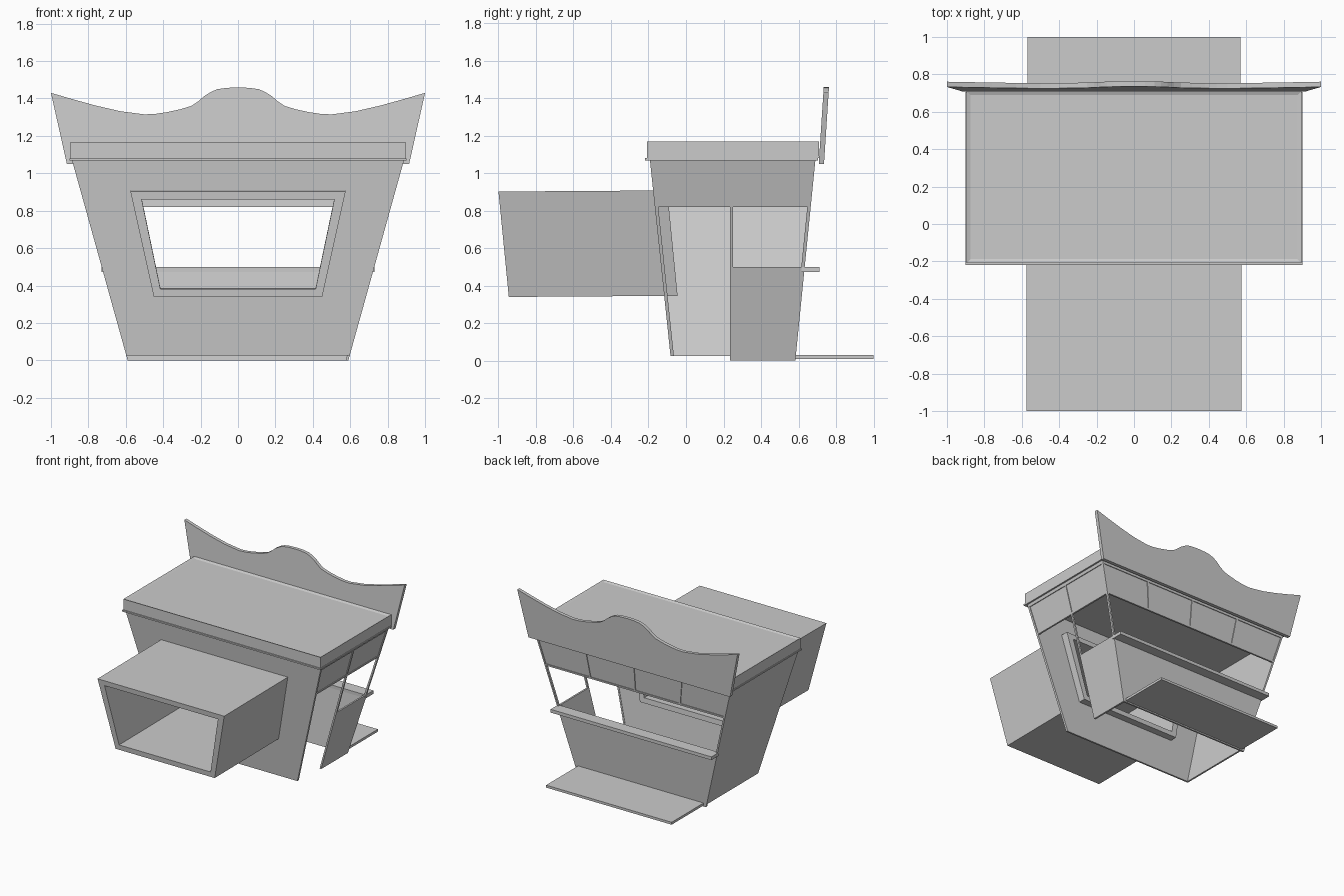
import bpy, bmesh
from mathutils import Vector

if "Cube" in bpy.data.objects:
    bpy.data.objects.remove(bpy.data.objects["Cube"])

T = 0.014                                   # wall thickness


def w(z): return 0.59 + 0.278 * z           # half width of the flared body
def yf(z): return -0.08 - 0.105 * z         # front wall line
def yb(z): return 0.583 + 0.1 * z           # back wall line


def finish(name, bm):
    bmesh.ops.recalc_face_normals(bm, faces=bm.faces)
    me = bpy.data.meshes.new(name)
    bm.to_mesh(me)
    bm.free()
    ob = bpy.data.objects.new(name, me)
    bpy.context.collection.objects.link(ob)
    return ob


def prism(name, pts, off):
    """Flat outline extruded along a vector."""
    bm = bmesh.new()
    a = [bm.verts.new(p) for p in pts]
    b = [bm.verts.new(Vector(p) + Vector(off)) for p in pts]
    n = len(a)
    bm.faces.new(a)
    bm.faces.new(b[::-1])
    for i in range(n):
        j = (i + 1) % n
        bm.faces.new((a[i], b[i], b[j], a[j]))
    return finish(name, bm)


def ring(name, outer, inner, off):
    """Outline with a hole, extruded along a vector."""
    bm = bmesh.new()
    off = Vector(off)
    o, i = [[bm.verts.new(p) for p in loop] for loop in (outer, inner)]
    o2, i2 = [[bm.verts.new(Vector(p) + off) for p in loop] for loop in (outer, inner)]
    for k in range(4):
        m = (k + 1) % 4
        for p, q in ((o, i), (i, i2), (i2, o2), (o2, o)):
            bm.faces.new((p[k], p[m], q[m], q[k]))
    return finish(name, bm)


def box(name, x0, x1, y0, y1, z0, z1):
    return prism(name, [(x0, y0, z0), (x1, y0, z0), (x1, y1, z0), (x0, y1, z0)], (0, 0, z1 - z0))


def trapezoid(hb, ht, zb, zt, y):
    return [(-hb, y(zb), zb), (hb, y(zb), zb), (ht, y(zt), zt), (-ht, y(zt), zt)]


def back_panel(name, z0, z1, t=T, out=0.0):
    prism(name, trapezoid(w(z0), w(z1), z0, z1, lambda z: yb(z) + out), (0, -t, 0))


def right_panel(name, y0, y1, z0, z1, t=T, out=0.0):
    """Panel in the right wall; y0 and y1 are functions of z."""
    prism(name, [(w(z) + out, y(z), z) for y, z in ((y0, z0), (y1, z0), (y1, z1), (y0, z1))], (-t, 0, 0))


TOP, SILL, HEAD = 1.07, 0.5, 0.82

# Front wall with opening, and the display tunnel passing through it
ring("front_wall", trapezoid(w(.025), w(TOP), .025, TOP, yf),
     trapezoid(.44, .55, .36, .885, yf), (0, T, 0))


def tunnel_y(z): return -0.945 - 0.098 * (z - 0.34)


ring("front_tunnel", trapezoid(.45, .575, .34, .902, tunnel_y),
     trapezoid(.415, .515, .382, .86, tunnel_y), (0, .9, .006))

# Solid left wall
prism("left_wall", [(-w(z), y(z), z) for y, z in ((yf, .025), (yb, .025), (yb, TOP), (yf, TOP))], (T, 0, 0))

# Back: counter wall and window transom
back_panel("back_counter_wall", 0, SILL)
back_panel("back_transom", HEAD, TOP, .006, -.006)
back_panel("back_transom_bottom_rail", HEAD, HEAD + .014)
back_panel("back_transom_top_rail", TOP - .025, TOP)
for k in range(-2, 3):
    xb, xt = [(w(z) - .007) * k / 2 for z in (HEAD, TOP)]
    prism("back_transom_mullion", [(xb - .007, yb(HEAD), HEAD), (xb + .007, yb(HEAD), HEAD),
                                   (xt + .007, yb(TOP), TOP), (xt - .007, yb(TOP), TOP)], (0, -T, 0))


# Right: doorway at the front, half wall and open window at the back
def door_y(z): return 0.235


right_panel("right_half_wall", door_y, yb, 0, SILL)
right_panel("right_transom", yf, yb, HEAD, TOP, .006, -.006)
right_panel("right_transom_bottom_rail", yf, yb, HEAD, HEAD + .014)
right_panel("right_transom_top_rail", yf, yb, TOP - .025, TOP)
right_panel("door_post", door_y, lambda z: .25, SILL, TOP)
right_panel("right_front_jamb", yf, lambda z: yf(z) + .018, .025, TOP)
right_panel("right_back_post", lambda z: yb(z) - .018, yb, SILL, TOP)

# Counter shelf and ground step
box("counter_shelf", -.73, .73, .615, .713, .473, .5)
box("back_step", -.57, .57, .583, 1.0, .01, .03)

# Roof: thin cornice and a slab with a shallow rim
box("roof_cornice", -.9, .9, -.218, .705, 1.068, 1.08)
roof = box("roof", -.895, .895, -.208, .71, 1.08, 1.168)
bm = bmesh.new()
bm.from_mesh(roof.data)
bm.normal_update()
top = [f for f in bm.faces if f.normal.z > .9]
bmesh.ops.inset_region(bm, faces=top, thickness=.03)
for v in top[0].verts:
    v.co.z -= .008
bm.to_mesh(roof.data)
bm.free()

# Curved sign board above the back, leaning outward
half = [(1, 1.43), (.88, 1.395), (.76, 1.362), (.63, 1.332), (.5, 1.315), (.44, 1.318), (.38, 1.327),
        (.31, 1.342), (.25, 1.36), (.215, 1.383), (.18, 1.413), (.145, 1.435), (.11, 1.45), (.06, 1.457)]
outline = [(.915, 1.05)] + half + [(0, 1.459)] + [(-x, z) for x, z in half[::-1]] + [(-.915, 1.05)]
prism("sign_board", [(x, .708 + .065 * (z - 1.05), z) for x, z in outline], (0, .028, 0))
